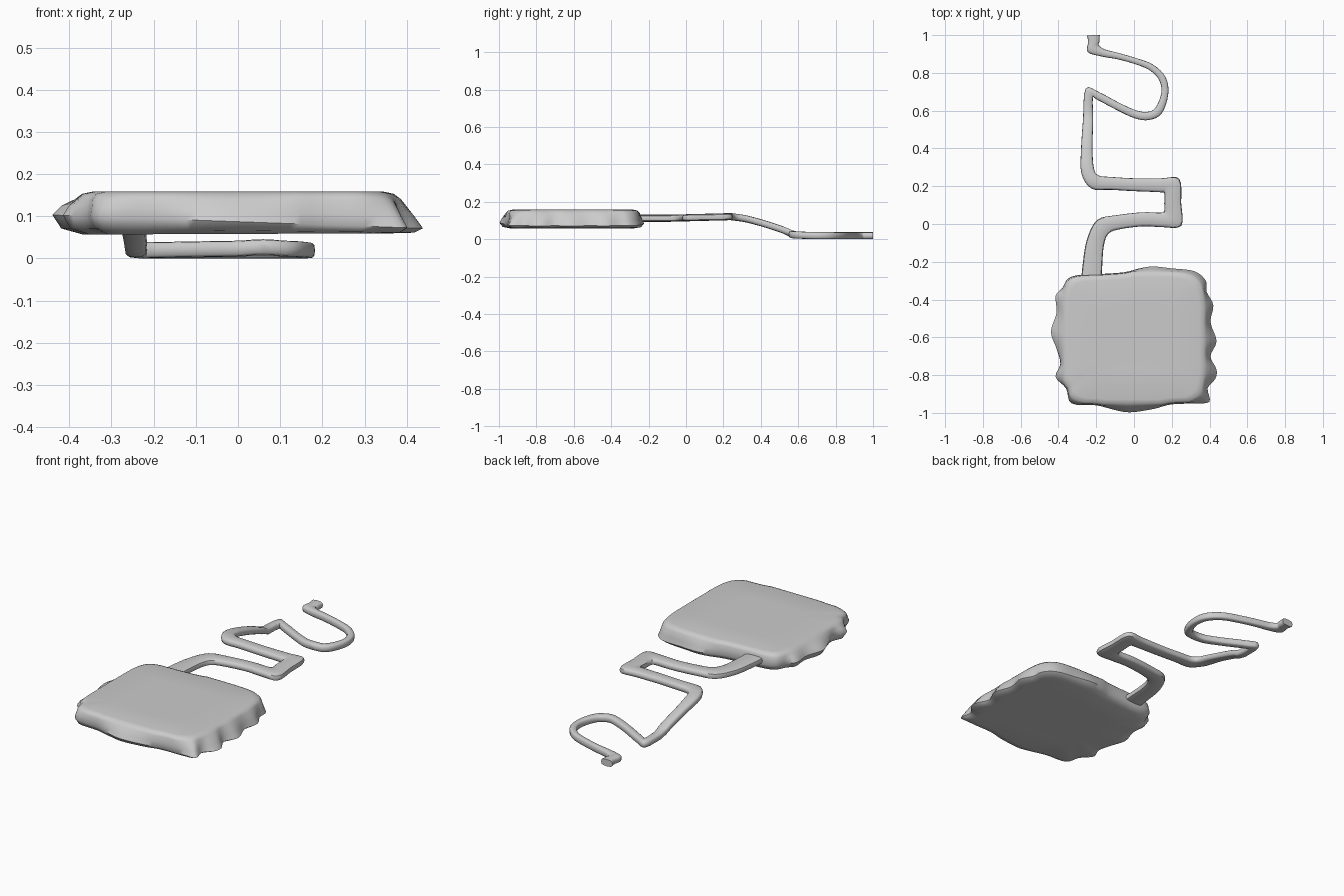
import bpy, bmesh, math
from mathutils import Vector

if "Cube" in bpy.data.objects:
    bpy.data.objects.remove(bpy.data.objects["Cube"])


def catmull(pts, steps, closed=False):
    """Smooth curve through points."""
    n = len(pts)
    get = (lambda i: pts[i % n]) if closed else (lambda i: pts[max(0, min(n - 1, i))])
    out = []
    for i in range(n if closed else n - 1):
        a, b, c, d = get(i - 1), get(i), get(i + 1), get(i + 2)
        for k in range(steps):
            t = k / steps
            out.append(0.5 * (2 * b + (c - a) * t + (2 * a - 5 * b + 4 * c - d) * t * t
                              + (3 * b - a - 3 * c + d) * t ** 3))
    if not closed:
        out.append(pts[-1].copy())
    return out


def loft(name, rings, tips=None):
    """Skin a stack of closed rings; cap with fans to tips, or flat n-gons."""
    bm = bmesh.new()
    rows = [[bm.verts.new(p) for p in r] for r in rings]
    n = len(rows[0])
    for r0, r1 in zip(rows, rows[1:]):
        for i in range(n):
            bm.faces.new((r0[i], r0[(i + 1) % n], r1[(i + 1) % n], r1[i]))
    for j, row in enumerate((rows[0], rows[-1])):
        if tips:
            c = bm.verts.new(tips[j])
            for i in range(n):
                bm.faces.new((row[i], row[(i + 1) % n], c))
        else:
            bm.faces.new(row)
    bmesh.ops.recalc_face_normals(bm, faces=bm.faces)
    me = bpy.data.meshes.new(name)
    bm.to_mesh(me)
    bm.free()
    ob = bpy.data.objects.new(name, me)
    bpy.context.collection.objects.link(ob)
    bpy.context.view_layer.objects.active = ob
    ob.select_set(True)
    bpy.ops.object.shade_smooth_by_angle(angle=math.radians(50))
    ob.select_set(False)


# Pouch slab: wavy outline
outline = [(-.29, -.27), (-.35, -.29), (-.38, -.34), (-.415, -.38), (-.41, -.47), (-.44, -.57),
           (-.41, -.66), (-.39, -.74), (-.415, -.81), (-.36, -.87), (-.33, -.95), (-.2, -.96),
           (-.1, -.985), (-.02, -.997), (.1, -.98), (.2, -.955), (.33, -.95), (.4, -.94),
           (.39, -.87), (.43, -.82), (.437, -.77), (.405, -.7), (.437, -.62), (.405, -.52),
           (.42, -.43), (.385, -.36), (.38, -.3), (.32, -.25), (.2, -.235), (.1, -.225),
           (.03, -.235), (-.05, -.255), (-.18, -.265)]
edge = catmull([Vector(p) for p in outline], 4, True)
centre = Vector((0, -.605))


def slab_ring(z_of_x, scale, blend):
    """Outline blended toward a rounded square, then scaled."""
    ring = []
    for p in edge:
        d = p - centre
        u, v = d.x / .385, d.y / .36
        sq = d / (abs(u) ** 6 + abs(v) ** 6) ** (1 / 6)
        if sq.length > d.length:
            sq = d
        q = centre + d.lerp(sq, blend) * scale
        ring.append((q.x, q.y, z_of_x(q.x)))
    return ring


loft("pouch", [
    slab_ring(lambda x: .061, .5, .4),
    slab_ring(lambda x: .058 + .004 * x, .88, .4),
    slab_ring(lambda x: .066 - .012 * x, .965, .1),
    slab_ring(lambda x: .087 - .036 * x, 1, 0),
    slab_ring(lambda x: .112 - .03 * x, .99, .3),
    slab_ring(lambda x: .14, .985, .85),
    slab_ring(lambda x: .153, .96, 1),
    slab_ring(lambda x: .158, .9, 1),
    slab_ring(lambda x: .158, .5, 1)],
    tips=[(0, -.605, .062), (0, -.605, .157)])

# Strap: centre line (x, y) with half width, mitred at the corners
path = [(-.225, -.3, .055), (-.22, -.22, .052), (-.205, -.1, .047), (-.165, -.015, .043),
        (-.08, .01, .038), (.05, .025, .037), (.14, .022, .038), (.205, .03, .045),
        (.205, .11, .045), (.2, .2, .042), (.14, .205, .037), (0, .208, .034),
        (-.12, .215, .034), (-.205, .222, .036), (-.245, .28, .034), (-.25, .4, .03),
        (-.243, .55, .027), (-.237, .69, .021), (-.19, .678, .02), (-.08, .62, .02),
        (.01, .58, .021), (.075, .572, .021), (.13, .6, .021), (.163, .69, .018),
        (.15, .77, .018), (.09, .83, .017), (0, .865, .016), (-.09, .89, .017),
        (-.16, .905, .02), (-.215, .928, .028), (-.213, .965, .03), (-.215, 1, .034)]
heights = [(-1, .112), (-.1, .112), (.24, .121), (.32, .11), (.42, .083),
           (.52, .05), (.58, .028), (.7, .024), (1.1, .024)]


def strap_z(y):
    for (a, za), (b, zb) in zip(heights, heights[1:]):
        if y <= b:
            return za + (zb - za) * (y - a) / (b - a)
    return heights[-1][1]


left, right = [], []
for i, (x, y, w) in enumerate(path):
    p = Vector((x, y))
    d0 = (p - Vector(path[max(i - 1, 0)][:2]))
    d1 = (Vector(path[min(i + 1, len(path) - 1)][:2]) - p)
    d0 = d0.normalized() if d0.length else d1.normalized()
    d1 = d1.normalized() if d1.length else d0
    t = (d0 + d1).normalized()
    n = Vector((-t.y, t.x)) * (w / max(t.dot(d1), .65))
    left.append(p + n)
    right.append(p - n)

rings = []
for a, b in zip(catmull(left, 4), catmull(right, 4)):
    m, half = (a + b) / 2, (a - b) / 2
    z = strap_z(m.y)
    ring = []
    for k in range(12):
        c, s = math.cos(k * math.tau / 12), math.sin(k * math.tau / 12)
        cx = math.copysign(abs(c) ** .6, c)
        sz = math.copysign(abs(s) ** .6, s)
        q = m + half * cx
        ring.append((q.x, q.y, max(z + .019 * sz, .003)))
    rings.append(ring)
# Settle the strap end on the ground
low = min(p[2] for r in rings for p in r)
rings = [[(x, min(y, 1), z - low * (y > .55)) for x, y, z in r] for r in rings]
loft("strap", rings)
